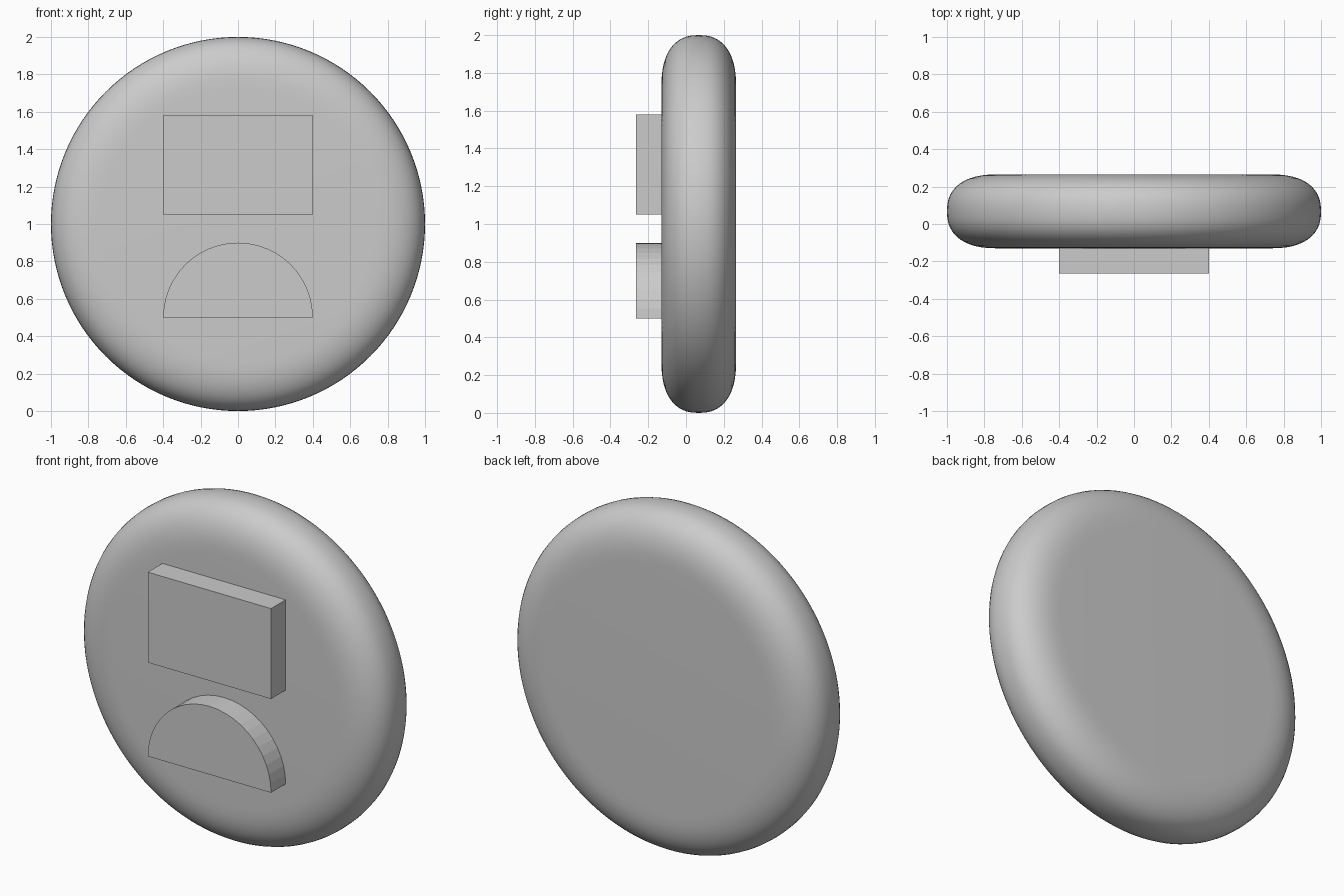
import bpy, bmesh, math

if "Cube" in bpy.data.objects:
    bpy.data.objects.remove(bpy.data.objects["Cube"])

Y_FACE, Y_FRONT, Y_BACK = -0.13, -0.265, 0.265


def finish(bm, name):
    bmesh.ops.recalc_face_normals(bm, faces=bm.faces)
    mesh = bpy.data.meshes.new(name)
    bm.to_mesh(mesh)
    bm.free()
    obj = bpy.data.objects.new(name, mesh)
    bpy.context.collection.objects.link(obj)
    return obj


def plate(name, outline):
    # Extrude an x/z outline from the disc face towards the front
    bm = bmesh.new()
    face = bm.faces.new([bm.verts.new((x, Y_FRONT, z)) for x, z in outline])
    ext = bmesh.ops.extrude_face_region(bm, geom=[face], use_keep_orig=True)
    verts = [v for v in ext["geom"] if isinstance(v, bmesh.types.BMVert)]
    bmesh.ops.translate(bm, verts=verts, vec=(0, Y_FACE - Y_FRONT + 0.005, 0))
    return finish(bm, name)


# Disc body: soft rounded rim profile spun around the y axis
RINGS, SEGMENTS = 24, 128
half, mid = (Y_BACK - Y_FACE) / 2, (Y_BACK + Y_FACE) / 2
bm = bmesh.new()
loops = []
for i in range(RINGS + 1):
    a = -math.pi / 2 + math.pi * i / RINGS
    c, s = max(math.cos(a), 0), math.sin(a)
    r = 0.73 + 0.27 * (c ** (2 / 2.4) if c > 1e-6 else 0)
    y = mid + half * math.copysign(abs(s) ** (2 / 2.4), s)
    loops.append([bm.verts.new((r * math.cos(t), y, 1 + r * math.sin(t)))
                  for t in (2 * math.pi * k / SEGMENTS for k in range(SEGMENTS))])
for lo, hi in zip(loops, loops[1:]):
    for k in range(SEGMENTS):
        n = (k + 1) % SEGMENTS
        bm.faces.new((lo[k], lo[n], hi[n], hi[k]))
bm.faces.new(loops[0])
bm.faces.new(loops[-1])
disc = finish(bm, "round_body")
bpy.context.view_layer.objects.active = disc
disc.select_set(True)
bpy.ops.object.shade_smooth_by_angle(angle=math.radians(30))
disc.select_set(False)

# Raised rectangular panel
plate("upper_panel", [(-0.4, 1.05), (0.4, 1.05), (0.4, 1.58), (-0.4, 1.58)])

# Raised half-round panel
N = 24
plate("lower_half_round",
      [(0.4 * math.cos(math.pi * k / N), 0.5 + 0.4 * math.sin(math.pi * k / N))
       for k in range(N + 1)])
